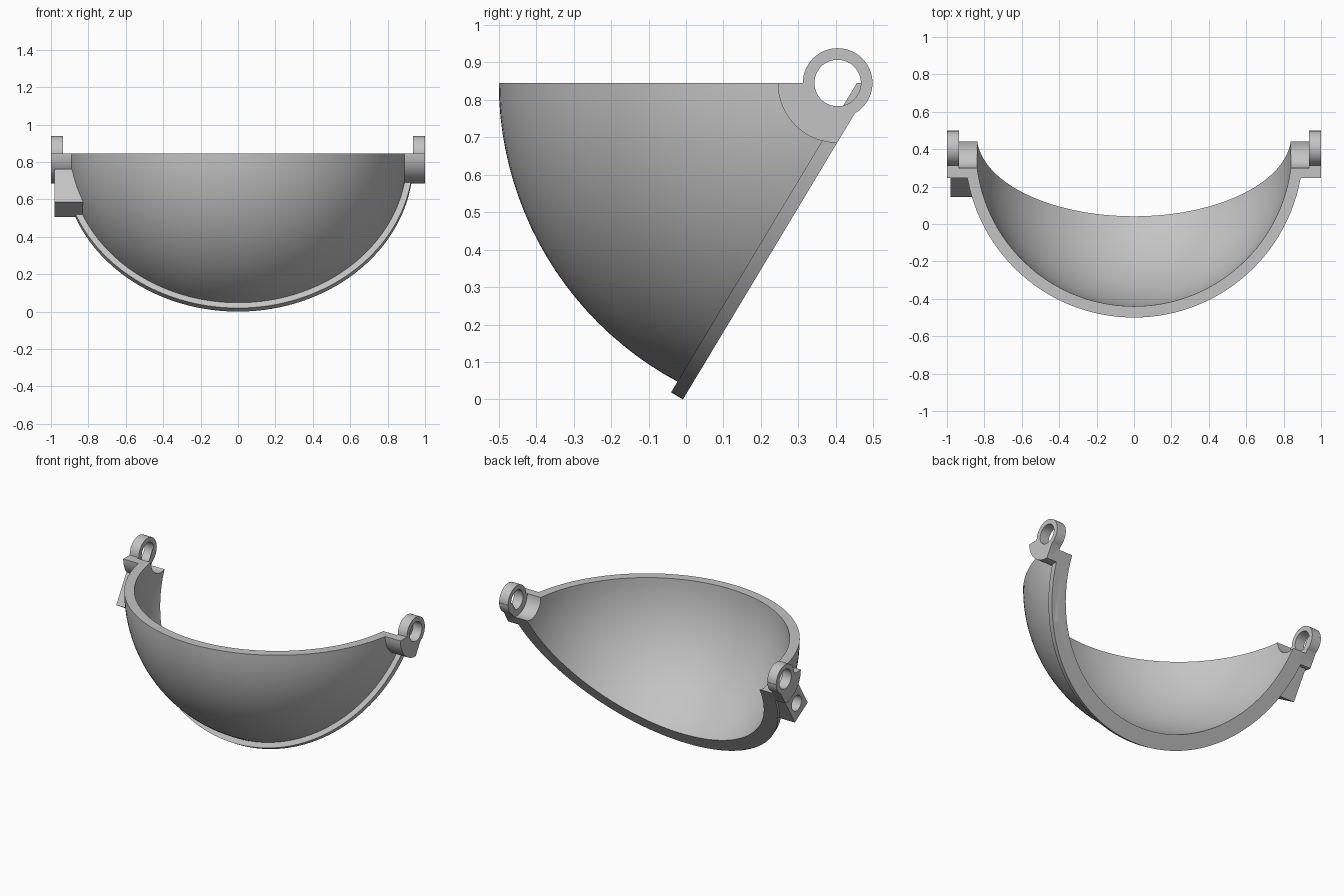
import bpy, bmesh, math
from mathutils import Matrix, Vector

if "Cube" in bpy.data.objects:
    bpy.data.objects.remove(bpy.data.objects["Cube"], do_unlink=True)

# Hinge centre, and a tilted frame: x across, y down the slanted cut, z out of it
HINGE = Matrix.Translation((0, 0.405, 0.845))
TILT = HINGE @ Matrix.Rotation(math.radians(-121), 4, 'X')
ACROSS = HINGE @ Matrix.Rotation(math.pi / 2, 4, 'Y')
CUT = 0.081          # distance of the slanted cut from the hinge axis
OUTER, INNER = 0.905, 0.845

grey = bpy.data.materials.new("Plain Grey")
grey.use_nodes = True
colour = (0.55, 0.55, 0.55, 1)
grey.diffuse_color = colour
grey.node_tree.nodes["Principled BSDF"].inputs["Base Color"].default_value = colour


def make(name, bm):
    mesh = bpy.data.meshes.new(name)
    bm.to_mesh(mesh)
    bm.free()
    obj = bpy.data.objects.new(name, mesh)
    bpy.context.collection.objects.link(obj)
    mesh.materials.append(grey)
    return obj


def sphere(name, radius):
    bm = bmesh.new()
    bmesh.ops.create_uvsphere(bm, u_segments=128, v_segments=64, radius=radius, matrix=HINGE)
    return make(name, bm)


def cylinder(name, radius, low, high, frame, sides=64):
    bm = bmesh.new()
    mid = Matrix.Translation((0, 0, (low + high) / 2))
    bmesh.ops.create_cone(bm, cap_ends=True, segments=sides, radius1=radius,
                          radius2=radius, depth=high - low, matrix=frame @ mid)
    return make(name, bm)


def box(name, low, high, frame):
    low, high = Vector(low), Vector(high)
    bm = bmesh.new()
    shape = Matrix.Translation((low + high) / 2) @ Matrix.Diagonal((*(high - low), 1))
    bmesh.ops.create_cube(bm, size=1, matrix=frame @ shape)
    return make(name, bm)


def combine(target, tool, operation):
    """Apply one boolean and discard the helper."""
    mod = target.modifiers.new("cut", 'BOOLEAN')
    mod.object, mod.operation, mod.solver = tool, operation, 'EXACT'
    graph = bpy.context.evaluated_depsgraph_get()
    mesh = bpy.data.meshes.new_from_object(target.evaluated_get(graph))
    target.modifiers.clear()
    target.data = mesh
    bpy.data.objects.remove(tool, do_unlink=True)


def trim(obj):
    """Cut the level top, the slanted back, the cavity and the hinge clearance."""
    for tool in (box("top_cutter", (-2, -2, 0), (2, 2, 2), HINGE),
                 box("back_cutter", (-2, -2, CUT), (2, 2, 3), TILT),
                 sphere("cavity_cutter", INNER),
                 cylinder("clearance_cutter", 0.105, -0.935, 0.935, ACROSS)):
        combine(obj, tool, 'DIFFERENCE')


# Bowl with a raised rim along the slanted edge
bowl = sphere("bowl", OUTER)
combine(bowl, cylinder("rim", 0.937, CUT - 0.037, CUT, TILT, 160), 'UNION')
trim(bowl)
parts = [bowl]

# Hinge lugs: quarter-disc base plus a bored ring
for name, side in (("left_hinge", 1), ("right_hinge", -1)):
    def span(a, b):
        return sorted((side * a, side * b))
    hinge = cylinder(name, 0.16, *span(0.82, 1), ACROSS)
    trim(hinge)
    combine(hinge, cylinder("ring", 0.093, *span(0.935, 1), ACROSS), 'UNION')
    combine(hinge, cylinder("bore", 0.062, *span(0.7, 1.2), ACROSS), 'DIFFERENCE')
    parts.append(hinge)

# Side mount on one flank, with a blind socket facing outward
mount = box("side_mount", (-0.98, 0.15, -0.09), (-0.8, 0.355, 0.065), TILT)
combine(mount, sphere("cavity_cutter", INNER + 0.02), 'DIFFERENCE')
socket_frame = TILT @ Matrix.Translation((0, 0.262, -0.012)) @ Matrix.Rotation(math.pi / 2, 4, 'Y')
combine(mount, cylinder("socket", 0.05, -1.1, -0.9, socket_frame, 40), 'DIFFERENCE')
parts.append(mount)

# Smooth curved faces, crisp edges
bpy.ops.object.select_all(action='DESELECT')
for part in parts:
    part.select_set(True)
bpy.context.view_layer.objects.active = bowl
bpy.ops.object.shade_smooth_by_angle(angle=math.radians(30))
